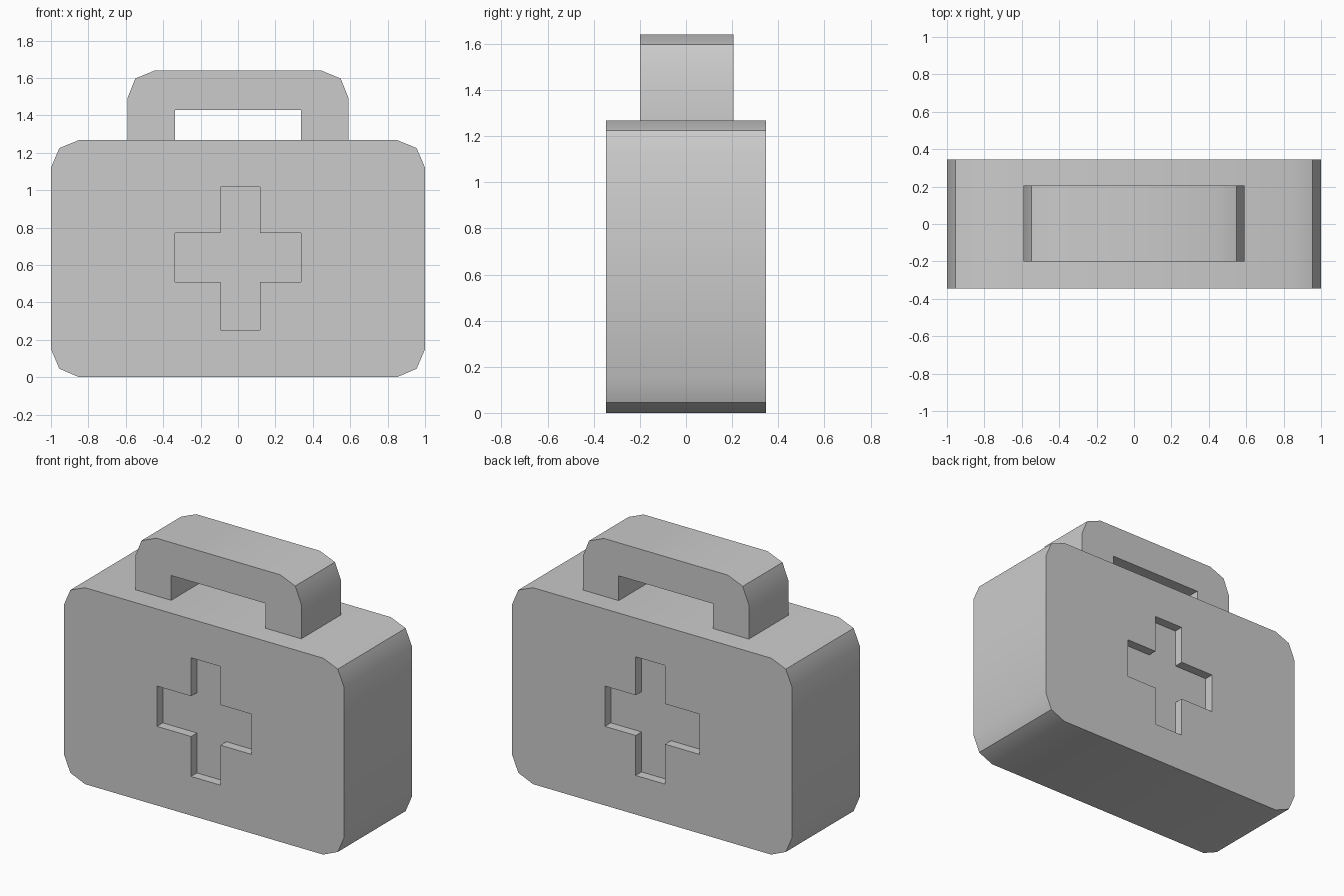
import bpy, bmesh, math

if "Cube" in bpy.data.objects:
    bpy.data.objects.remove(bpy.data.objects["Cube"])


def prism(name, profile, y0, y1):
    """Extrude an x-z outline from y0 to y1."""
    bm = bmesh.new()
    face = bm.faces.new([bm.verts.new((x, y0, z)) for x, z in profile])
    ext = bmesh.ops.extrude_face_region(bm, geom=[face])
    moved = [v for v in ext["geom"] if isinstance(v, bmesh.types.BMVert)]
    bmesh.ops.translate(bm, verts=moved, vec=(0, y1 - y0, 0))
    bmesh.ops.recalc_face_normals(bm, faces=bm.faces)
    mesh = bpy.data.meshes.new(name)
    bm.to_mesh(mesh)
    bm.free()
    obj = bpy.data.objects.new(name, mesh)
    bpy.context.collection.objects.link(obj)
    return obj


def activate(obj):
    bpy.ops.object.select_all(action='DESELECT')
    obj.select_set(True)
    bpy.context.view_layer.objects.active = obj


def mirrored(right):
    """Close a right-hand outline with its mirror image."""
    return right + [(-x, z) for x, z in reversed(right)]


HALF_DEPTH, RECESS = 0.346, 0.06

# Case body with two-step chamfered corners
case_body = prism("case_body", mirrored([
    (0.85, 0), (0.955, 0.045), (1, 0.15),
    (1, 1.12), (0.955, 1.225), (0.85, 1.268)]), -HALF_DEPTH, HALF_DEPTH)

# Cross recesses on the front and back
cross = [(-0.093, 0.252), (0.117, 0.252), (0.117, 0.51), (0.337, 0.51),
         (0.337, 0.77), (0.117, 0.77), (0.117, 1.018), (-0.093, 1.018),
         (-0.093, 0.77), (-0.337, 0.77), (-0.337, 0.51), (-0.093, 0.51)]
for side in (-1, 1):
    cutter = prism("cross_cutter", cross,
                   side * (HALF_DEPTH - RECESS), side * (HALF_DEPTH + 0.1))
    cutter.hide_render = True
    cut = case_body.modifiers.new("cross_recess", 'BOOLEAN')
    cut.operation, cut.solver, cut.object = 'DIFFERENCE', 'EXACT', cutter
    activate(case_body)
    bpy.ops.object.modifier_apply(modifier=cut.name)
    bpy.data.objects.remove(cutter)

# Carry handle: chamfered arch with a square opening
handle = prism("handle", mirrored([
    (0.337, 1.428), (0.337, 1.268), (0.592, 1.268),
    (0.592, 1.49), (0.549, 1.597), (0.442, 1.641)]), -0.2, 0.205)

# Soften the shallow chamfer steps, keep the rest sharp
for obj in (case_body, handle):
    activate(obj)
    bpy.ops.object.shade_smooth_by_angle(angle=math.radians(30))
